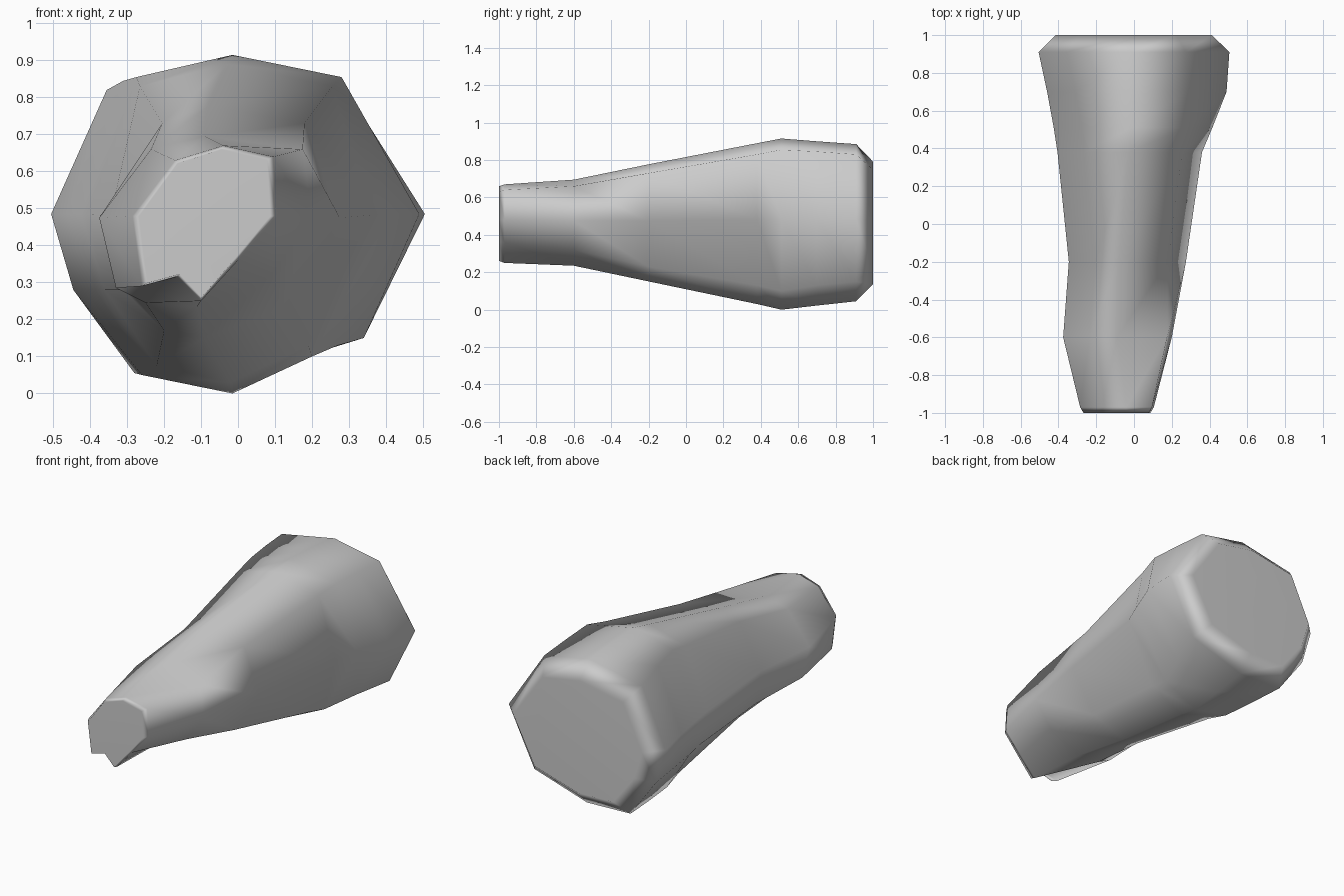
import bpy, bmesh

# Cross-sections: y, then x,z pairs clockwise from the top
# (top, top right, right, lower right, bottom, lower left, left low, left, top left)
RINGS = [
    (-0.97, (-.04, .67, .095, .64, .105, .48, .0, .36, -.10, .25, -.165, .315, -.26, .29, -.285, .48, -.17, .63)),
    (-0.60, (-.09, .695, .175, .66, .20, .475, .09, .32, -.11, .235, -.25, .245, -.33, .285, -.375, .475, -.235, .66)),
    (-0.20, (-.08, .777, .18, .73, .275, .475, .12, .23, -.09, .151, -.20, .17, -.31, .28, -.345, .48, -.205, .73)),
    (0.38, (-.03, .89, .255, .83, .36, .482, .19, .13, -.02, .03, -.22, .075, -.36, .28, -.405, .484, -.265, .83)),
    (0.51, (-.015, .915, .28, .855, .415, .485, .20, .10, -.015, .0, -.235, .045, -.385, .28, -.425, .485, -.275, .855)),
    (0.70, (-.015, .90, .278, .845, .49, .485, .27, .13, -.01, .022, -.26, .05, -.415, .28, -.46, .485, -.31, .845)),
    (0.91, (-.015, .885, .275, .83, .505, .485, .34, .15, 0, .045, -.28, .055, -.445, .28, -.505, .485, -.355, .82)),
]


def pairs(flat):
    return list(zip(flat[::2], flat[1::2]))


def inset(points, centre, sx, sz):
    cx, cz = centre
    return [(cx + (x - cx) * sx, cz + (z - cz) * sz) for x, z in points]


sections = [(y, pairs(flat)) for y, flat in RINGS]
# Bevelled ends
sections.insert(0, (-1.0, inset(sections[0][1], (-.09, .46), .91, .95)))
sections.append((1.0, inset(sections[-1][1], (-.01, .46), .82, .78)))

# Tapered log body
bm = bmesh.new()
loops = [[bm.verts.new((x, y, z)) for x, z in pts] for y, pts in sections]
n = len(loops[0])
for a, b in zip(loops, loops[1:]):
    for i in range(n):
        j = (i + 1) % n
        bm.faces.new((a[i], a[j], b[j], b[i]))
bm.faces.new(loops[0])
bm.faces.new(loops[-1])
bmesh.ops.recalc_face_normals(bm, faces=bm.faces)
mesh = bpy.data.meshes.new("log")
bm.to_mesh(mesh)
bm.free()
mesh.polygons.foreach_set("use_smooth", [True] * len(mesh.polygons))
log = bpy.data.objects.new("log", mesh)
bpy.context.collection.objects.link(log)

# Keep the flat cut ends evenly shaded
mod = log.modifiers.new("weighted_normals", 'WEIGHTED_NORMAL')
mod.weight = 60
